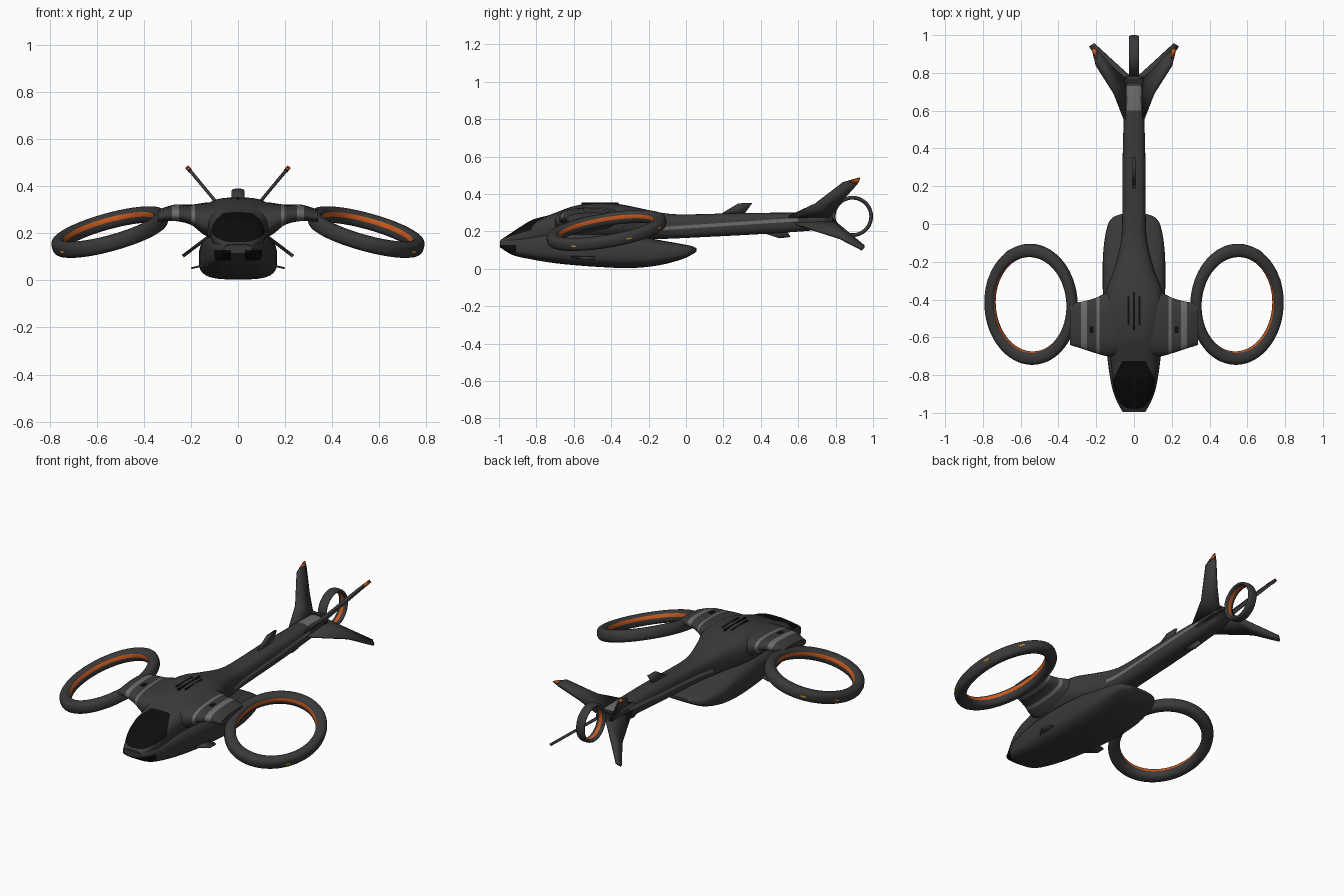
import bpy, bmesh, math
from mathutils import Vector, Matrix

if "Cube" in bpy.data.objects:
    bpy.data.objects.remove(bpy.data.objects["Cube"])

PALETTE = [("charcoal_hull", (0.042, 0.042, 0.043)), ("canopy_black", (0.004, 0.004, 0.004)),
           ("light_grey_stripe", (0.15, 0.15, 0.15)), ("glow_orange", (0.6, 0.1, 0.012)),
           ("marker_amber", (0.75, 0.36, 0.02)), ("dark_panel", (0.02, 0.02, 0.021))]
MATS = []
for label, c in PALETTE:
    m = bpy.data.materials.new(label)
    m.diffuse_color = (*c, 1)
    m.use_nodes = True
    m.node_tree.nodes["Principled BSDF"].inputs["Base Color"].default_value = m.diffuse_color
    MATS.append(m)
HULL, BLACK, GREY, ORANGE, AMBER, DARK = range(6)


def finish(name, bm, mirror=False, thick=0, angle=35, recalc=True):
    if recalc:
        bmesh.ops.recalc_face_normals(bm, faces=bm.faces[:])
    me = bpy.data.meshes.new(name)
    bm.to_mesh(me)
    bm.free()
    ob = bpy.data.objects.new(name, me)
    bpy.context.collection.objects.link(ob)
    for m in MATS:
        me.materials.append(m)
    bpy.ops.object.select_all(action='DESELECT')
    ob.select_set(True)
    bpy.context.view_layer.objects.active = ob
    bpy.ops.object.shade_smooth_by_angle(angle=math.radians(angle))
    if thick:
        s = ob.modifiers.new("thickness", 'SOLIDIFY')
        s.thickness, s.offset = thick, 0
    if mirror:
        ob.modifiers.new("mirror", 'MIRROR').use_axis = (True, False, False)
    return ob


def smooth_rows(rows, k=6):
    out = []
    for i in range(len(rows) - 1):
        p0, p1, p2, p3 = (rows[max(0, min(len(rows) - 1, i + d))] for d in (-1, 0, 1, 2))
        for j in range(k):
            t = j / k
            out.append([0.5 * (2 * b + (c - a) * t + (2 * a - 5 * b + 4 * c - d) * t * t
                               + (3 * b - a - 3 * c + d) * t ** 3)
                        for a, b, c, d in zip(p0, p1, p2, p3)])
    return out + [list(rows[-1])]


def oval(i, n, e):
    a = 2 * math.pi * i / n
    f = lambda v: math.copysign(abs(v) ** (2 / e), v)
    return f(math.cos(a)), f(math.sin(a))


def loft(rows, e, place, n=40):
    """rows: (along, a_min, a_max, b_min, b_max); place maps (along, a, b) to a point."""
    bm = bmesh.new()
    rings = []
    for t, a0, a1, b0, b1 in smooth_rows(rows):
        ring = []
        for i in range(n):
            u, v = oval(i, n, e)
            ring.append(bm.verts.new(place(t, (a0 + a1) / 2 + u * (a1 - a0) / 2,
                                           (b0 + b1) / 2 + v * (b1 - b0) / 2)))
        rings.append(ring)
    for r, s in zip(rings, rings[1:]):
        for i in range(n):
            bm.faces.new((r[i], r[(i + 1) % n], s[(i + 1) % n], s[i]))
    bm.faces.new(rings[0])
    bm.faces.new(rings[-1])
    bmesh.ops.recalc_face_normals(bm, faces=bm.faces[:])
    return bm


def cut(bm, *planes):
    for co, no in planes:
        bmesh.ops.bisect_plane(bm, geom=bm.verts[:] + bm.edges[:] + bm.faces[:],
                               plane_co=co, plane_no=no, dist=1e-5)


def paint(bm, rule):
    bm.normal_update()
    for f in bm.faces:
        f.material_index = rule(f.calc_center_median(), f.normal)


along_y = lambda t, a, b: (a, t, b)

# upper hull: canopy, cabin back and tail boom in one loft (y, half width, bottom, top)
hull = [(-.99, .06, .12, .155), (-.9, .1, .125, .215), (-.82, .115, .13, .262), (-.73, .122, .14, .288),
        (-.6, .142, .15, .335), (-.47, .155, .155, .352), (-.36, .15, .16, .346), (-.25, .11, .16, .325),
        (-.12, .075, .16, .298), (0, .063, .165, .291), (.3, .061, .18, .298), (.55, .055, .195, .3),
        (.7, .05, .21, .298), (.78, .045, .245, .29)]
bm = loft([(y, -w, w, b, t) for y, w, b, t in hull], 2.8, along_y)
cut(bm, ((0, -.725, 0), (0, 1, 0)), ((0, -.97, .165), (0, -.3, 1)),
    ((.06, -.72, 0), (2, 1, 0)), ((-.06, -.72, 0), (-2, 1, 0)),
    ((0, -.12, .207), (0, -.065, 1)), ((0, -.12, .225), (0, -.065, 1)),
    ((0, .6, 0), (0, 1, 0)), ((0, .73, 0), (0, 1, 0)))


def hull_colour(c, n):
    if c.y < -.725 and c.z > .165 + .3 * (c.y + .97) and 2 * abs(c.x) + c.y < -.6:
        return BLACK
    if -.14 < c.y < .6 and .207 < c.z - .065 * (c.y + .12) < .225 and abs(n.x) > .4:
        return GREY
    return GREY if .6 < c.y < .73 and n.z > .8 else HULL


paint(bm, hull_colour)
finish("upper_hull_and_boom", bm)

# lower pod with dark nose lamps
pod = [(-.995, .06, .115, .15), (-.93, .095, .075, .17), (-.85, .12, .055, .18), (-.7, .142, .03, .2),
       (-.5, .16, .012, .2), (-.3, .166, .004, .185), (-.15, .163, .018, .155), (-.03, .146, .048, .134),
       (.03, .118, .075, .122), (.055, .06, .092, .11)]
bm = loft([(y, -w, w, b, t) for y, w, b, t in pod], 3.4, along_y)
cut(bm, ((0, 0, .085), (0, 0, 1)), ((0, 0, .128), (0, 0, 1)), ((0, -.91, 0), (0, 1, 0)),
    ((.03, 0, 0), (1, 0, 0)), ((-.03, 0, 0), (1, 0, 0)))
paint(bm, lambda c, n: BLACK if c.y < -.91 and .085 < c.z < .128 and abs(c.x) > .03 else HULL)
finish("lower_pod", bm)

# stub wings with grey bands (x, front, back, bottom, top)
wing = [(.06, -.7, -.34, .17, .335), (.14, -.7, -.36, .195, .33), (.2, -.685, -.39, .24, .322),
        (.27, -.662, -.41, .256, .322), (.34, -.64, -.42, .252, .3)]
bm = loft(wing, 2.6, lambda t, a, b: (t, a, b + .06 * (a + .5)))
cut(bm, *[((x, 0, 0), (1, 0, 0)) for x in (.182, .198, .25, .28)])
paint(bm, lambda c, n: GREY if .182 < c.x < .198 or .25 < c.x < .28 else HULL)
finish("stub_wings", bm, mirror=True)


# ducted rings: an oval section swept round an ellipse, with a glowing inner band
def duct(name, M, rx, ry, wx, wy, h, mirror, band, n=72, k=24):
    bm = bmesh.new()
    rings = []
    for j in range(n):
        a = 2 * math.pi * j / n
        ring = []
        for i in range(k):
            u, v = oval(i, k, 2.5)
            ring.append(bm.verts.new(M @ Vector(((rx + wx * u) * math.cos(a),
                                                 (ry + wy * u) * math.sin(a), h * v))))
        rings.append(ring)
    for j in range(n):
        r, s = rings[j], rings[(j + 1) % n]
        for i in range(k):
            f = bm.faces.new((r[i], r[(i + 1) % k], s[(i + 1) % k], s[i]))
            f.material_index = ORANGE if i in band else HULL
    finish(name, bm, mirror)


RING = (Matrix.Translation((.545, -.425, .205)) @ Matrix.Rotation(math.radians(9.6), 4, 'X')
        @ Matrix.Rotation(math.radians(15), 4, 'Y'))
duct("lift_rings", RING, .225, .289, .029, .035, .034, True, (10, 11))
duct("tail_ring", Matrix.Translation((0, .89, .28)) @ Matrix.Rotation(math.pi / 2, 4, 'Y'),
     .1, .1, .01, .01, .027, False, (11, 12), n=48)


def plate(name, M, size, mat, mirror=False):
    bm = bmesh.new()
    bmesh.ops.create_cube(bm, size=1, matrix=M @ Matrix.Diagonal((*size, 1)))
    for f in bm.faces:
        f.material_index = mat
    finish(name, bm, mirror)


# amber marker lights on the ring rims
for deg in (-35, 20, 60):
    a = math.radians(deg)
    p = Vector((.252 * math.cos(a), .322 * math.sin(a), 0))
    turn = math.atan2(math.sin(a) / .32, math.cos(a) / .25)
    plate("ring_marker", RING @ Matrix.Translation(p) @ Matrix.Rotation(turn, 4, 'Z'),
          (.007, .03, .008), AMBER, True)

# black vent slots on the back and small wing hatches
plate("vent_slot_centre", Matrix.Translation((0, -.46, .349)), (.01, .2, .009), BLACK)
plate("vent_slot_side", Matrix.Translation((.03, -.46, .348)), (.01, .15, .009), BLACK, True)
plate("wing_hatch", Matrix.Translation((.225, -.56, .317)), (.02, .035, .009), BLACK, True)
plate("tail_collar", Matrix.Translation((0, .755, .272)), (.1, .03, .05), DARK)


# thin fins from outlines
def fin(name, pts, thick, mirror=True, mat=HULL):
    bm = bmesh.new()
    bm.faces.new([bm.verts.new(p) for p in pts]).material_index = mat
    finish(name, bm, mirror, thick, recalc=False)


upper = [(.54, .275), (.69, .345), (.84, .46), (.93, .482), (.915, .455), (.83, .36), (.77, .28)]
fin("upper_tail_fins", [(.045 + (z - .275) * .83, y, z) for y, z in upper], .014)
tip = [(.87, .467), (.93, .483), (.92, .464)]
fin("fin_tip_lights", [(.045 + (z - .275) * .83, y, z) for y, z in tip], .018, mat=ORANGE)
lower = [(.55, .25), (.82, .165), (.94, .103), (.955, .12), (.87, .19), (.78, .265)]
fin("lower_tail_fins", [(.04 + (.25 - z) * 1.32, y, z) for y, z in lower], .014)
fin("boom_top_fin", [(0, y, z) for y, z in ((.18, .29), (.28, .35), (.355, .352), (.31, .29))], .014, False)
fin("boom_belly_fin", [(0, y, z) for y, z in ((.4, .195), (.5, .163), (.56, .17), (.54, .2))], .014, False)
fin("nose_canards", [(.14, -.62, .065), (.198, -.54, .052), (.198, -.49, .052), (.14, -.49, .065)], .008)
